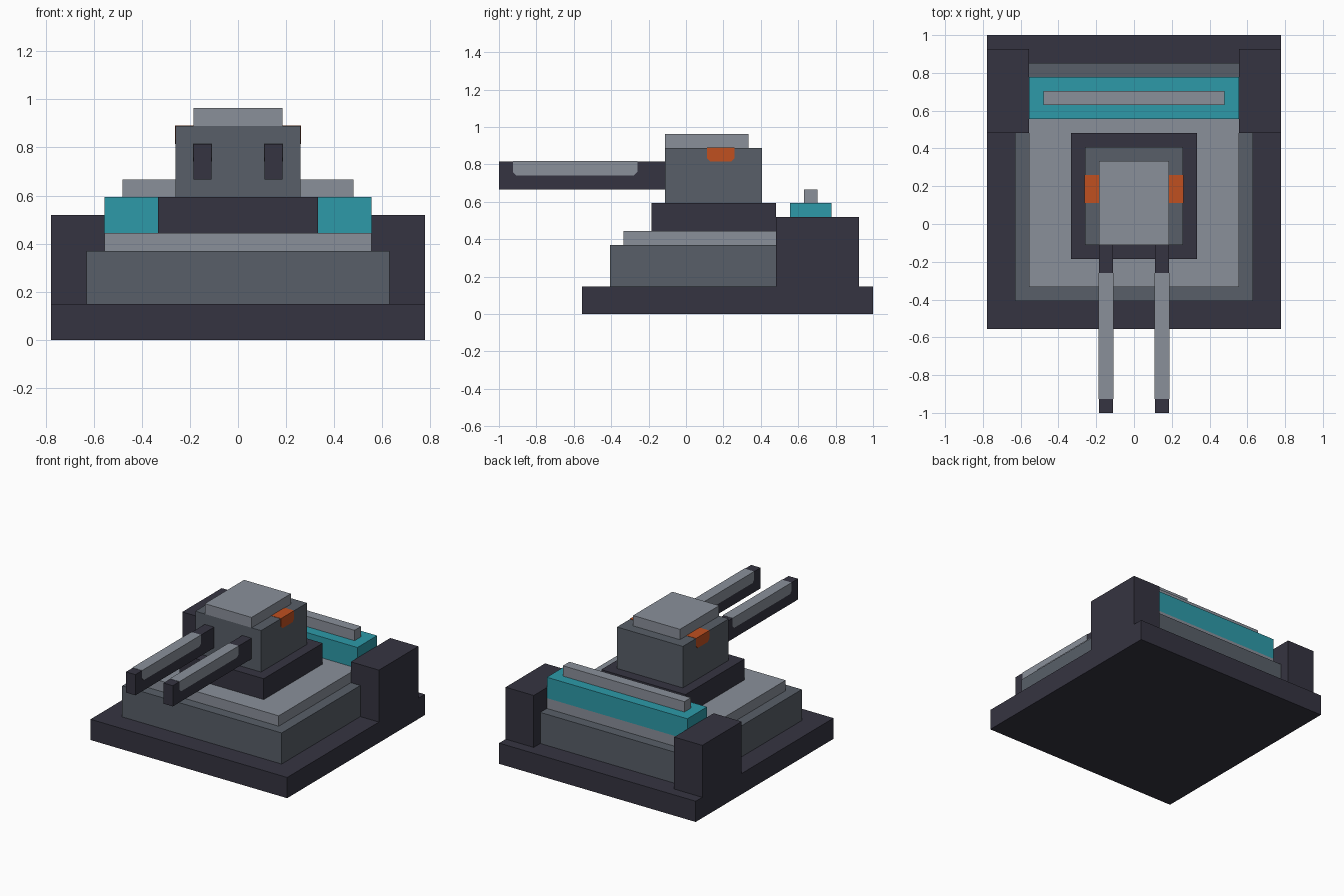
import bpy
import bmesh

cube = bpy.data.objects.get("Cube")
if cube:
    bpy.data.objects.remove(cube, do_unlink=True)


def material(name, rgb):
    linear = [((c / 255 + 0.055) / 1.055) ** 2.4 for c in rgb]
    mat = bpy.data.materials.new(name)
    mat.use_nodes = True
    mat.diffuse_color = (*linear, 1)
    mat.node_tree.nodes["Principled BSDF"].inputs["Base Color"].default_value = (*linear, 1)
    return mat


DARK = material("dark slate", (53, 52, 65))
GREY = material("mid grey", (88, 95, 104))
LIGHT = material("light grey", (138, 144, 154))
TEAL = material("teal", (45, 154, 169))
ORANGE = material("orange", (192, 80, 32))


def prism(name, x, profile, mat):
    """Extrude a (y, z) profile between the two x values."""
    bm = bmesh.new()
    face = bm.faces.new([bm.verts.new((x[0], y, z)) for y, z in profile])
    new = bmesh.ops.extrude_face_region(bm, geom=[face])["geom"]
    verts = [g for g in new if isinstance(g, bmesh.types.BMVert)]
    bmesh.ops.translate(bm, verts=verts, vec=(x[1] - x[0], 0, 0))
    bmesh.ops.recalc_face_normals(bm, faces=bm.faces)
    mesh = bpy.data.meshes.new(name)
    bm.to_mesh(mesh)
    bm.free()
    mesh.materials.append(mat)
    obj = bpy.data.objects.new(name, mesh)
    bpy.context.collection.objects.link(obj)
    return obj


def box(name, x, y, z, mat):
    return prism(name, x, [(y[0], z[0]), (y[1], z[0]), (y[1], z[1]), (y[0], z[1])], mat)


def inlay(name, x, y, z, mat, cut=0.018):
    """Thin coloured wrap with clipped lower corners, just proud of the part below."""
    e = 0.002
    profile = [(y[0] + cut, z[0]), (y[1] - cut, z[0]), (y[1], z[0] + cut),
               (y[1], z[1] + e), (y[0], z[1] + e), (y[0], z[0] + cut)]
    return prism(name, (x[0] - e, x[1] + e), profile, mat)


# Stepped base and hull
box("base_plate", (-0.777, 0.777), (-0.555, 1.0), (0, 0.148), DARK)
box("hull", (-0.63, 0.63), (-0.407, 0.852), (0.148, 0.37), GREY)
box("upper_deck", (-0.555, 0.555), (-0.333, 0.778), (0.37, 0.444), LIGHT)

# Rear coloured block with rail
box("rear_block", (-0.555, 0.555), (0.555, 0.778), (0.444, 0.593), TEAL)
box("rear_rail", (-0.48, 0.48), (0.63, 0.704), (0.593, 0.667), LIGHT)

# Turret
box("turret_ring", (-0.333, 0.333), (-0.185, 0.481), (0.444, 0.593), DARK)
box("turret", (-0.26, 0.26), (-0.111, 0.407), (0.593, 0.889), GREY)
box("turret_cap", (-0.185, 0.185), (-0.111, 0.333), (0.889, 0.963), LIGHT)

# Mirrored parts: corner posts, barrels with light sleeves, turret lamps
for side, s in (("left", 1), ("right", -1)):
    def span(a, b):
        return sorted((s * a, s * b))

    box(side + "_corner_post", span(0.555, 0.777), (0.481, 0.926), (0.148, 0.519), DARK)
    box(side + "_barrel", span(0.111, 0.185), (-1.0, -0.111), (0.667, 0.815), DARK)
    inlay(side + "_barrel_sleeve", span(0.111, 0.185), (-0.926, -0.26), (0.741, 0.815), LIGHT)
    inlay(side + "_turret_lamp", span(0.187, 0.26), (0.111, 0.26), (0.815, 0.889), ORANGE)
